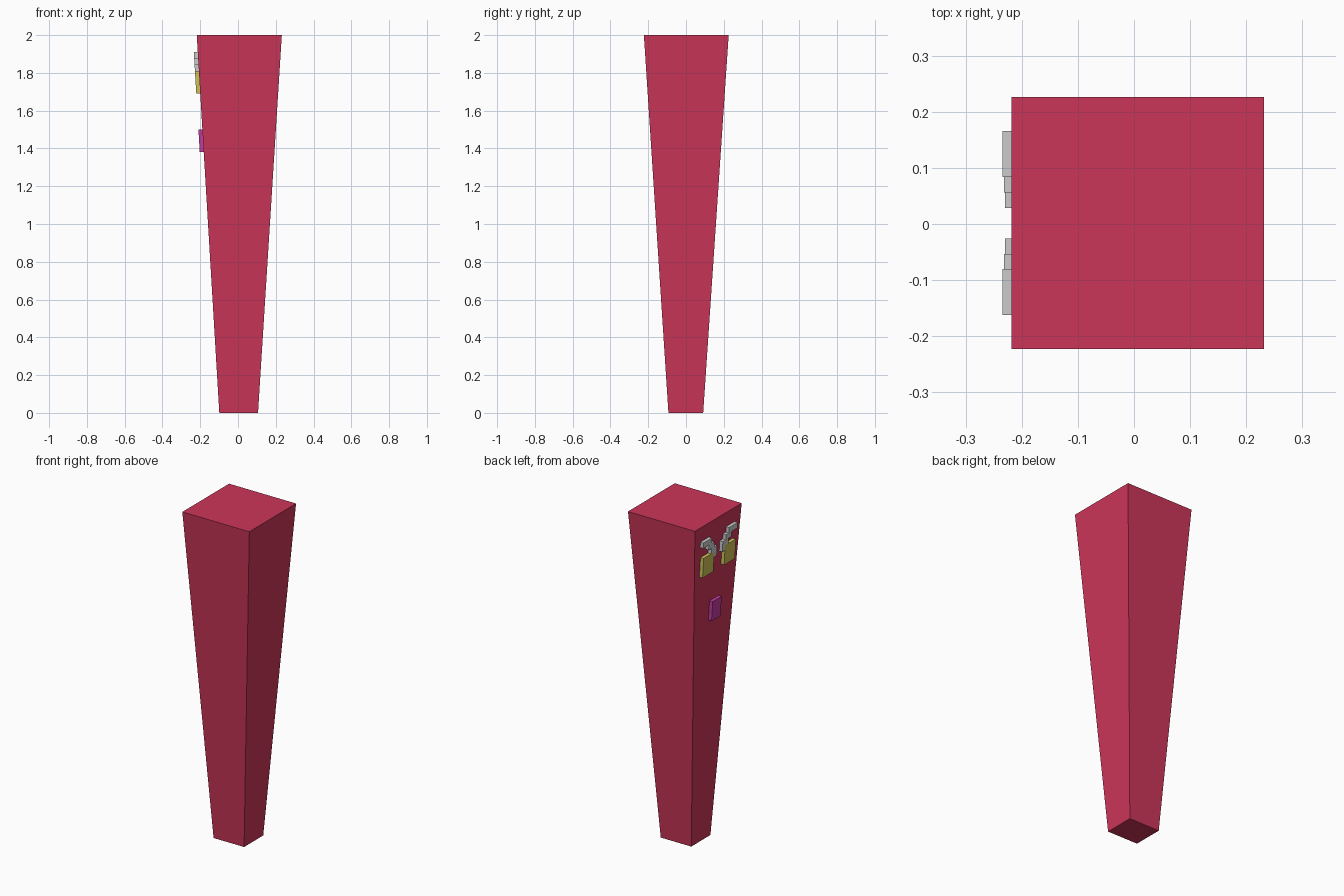
import bpy, bmesh

if "Cube" in bpy.data.objects:
    bpy.data.objects.remove(bpy.data.objects["Cube"])

Y0 = 0.0015   # centre line of the body in y
PROUD = 0.021 # how far face details stand off the surface


def material(name, rgb):
    m = bpy.data.materials.new(name)
    m.diffuse_color = (*rgb, 1)
    m.use_nodes = True
    m.node_tree.nodes["Principled BSDF"].inputs["Base Color"].default_value = m.diffuse_color
    return m


def finish(bm, name, mat=None):
    bmesh.ops.recalc_face_normals(bm, faces=bm.faces)
    me = bpy.data.meshes.new(name)
    bm.to_mesh(me)
    bm.free()
    ob = bpy.data.objects.new(name, me)
    bpy.context.collection.objects.link(ob)
    if mat:
        me.materials.append(mat)
    return ob


def add_hexa(bm, low, high):
    """Join two four-point rings into a six-sided block."""
    a = [bm.verts.new(p) for p in low]
    b = [bm.verts.new(p) for p in high]
    bm.faces.new(a[::-1])
    bm.faces.new(b)
    for i in range(4):
        j = (i + 1) % 4
        bm.faces.new((a[i], a[j], b[j], b[i]))


def rect(x0, x1, y0, y1, z):
    return [(x0, y0, z), (x1, y0, z), (x1, y1, z), (x0, y1, z)]


def face_x(z):
    return -0.099 - 0.0597 * z


def add_plate(bm, y0, y1, z0, z1):
    """Block lying on the sloping -x side, following its lean."""
    rings = [rect(face_x(z) - PROUD, face_x(z) + 0.003, Y0 + y0, Y0 + y1, z)
             for z in (z0, z1)]
    add_hexa(bm, *rings)


red = material("red", (0.60, 0.037, 0.10))
yellow = material("yellow", (0.62, 0.54, 0.10))
magenta = material("magenta", (0.56, 0.045, 0.35))

# Tapered body
bm = bmesh.new()
add_hexa(bm, rect(-0.099, 0.106, -0.093, 0.091, 0),
         rect(-0.2184, 0.232, -0.223, 0.226, 2))
finish(bm, "body", red)

# Stepped brow rows (inner y, outer y, bottom z, top z)
brow_rows = [(0.082, 0.164, 1.876, 1.910), (0.055, 0.110, 1.844, 1.876),
             (0.027, 0.082, 1.811, 1.844), (0.027, 0.052, 1.780, 1.811)]

# Eyes and brows on both sides
for side, s in (("left", 1), ("right", -1)):
    bm = bmesh.new()
    for a, b, z0, z1 in brow_rows:
        add_plate(bm, min(s * a, s * b), max(s * a, s * b), z0, z1)
    finish(bm, side + "_brow")

    bm = bmesh.new()
    add_plate(bm, min(s * 0.052, s * 0.155), max(s * 0.052, s * 0.155), 1.69, 1.811)
    finish(bm, side + "_eye", yellow)

# Mouth
bm = bmesh.new()
add_plate(bm, -0.045, 0.042, 1.38, 1.50)
finish(bm, "mouth", magenta)
